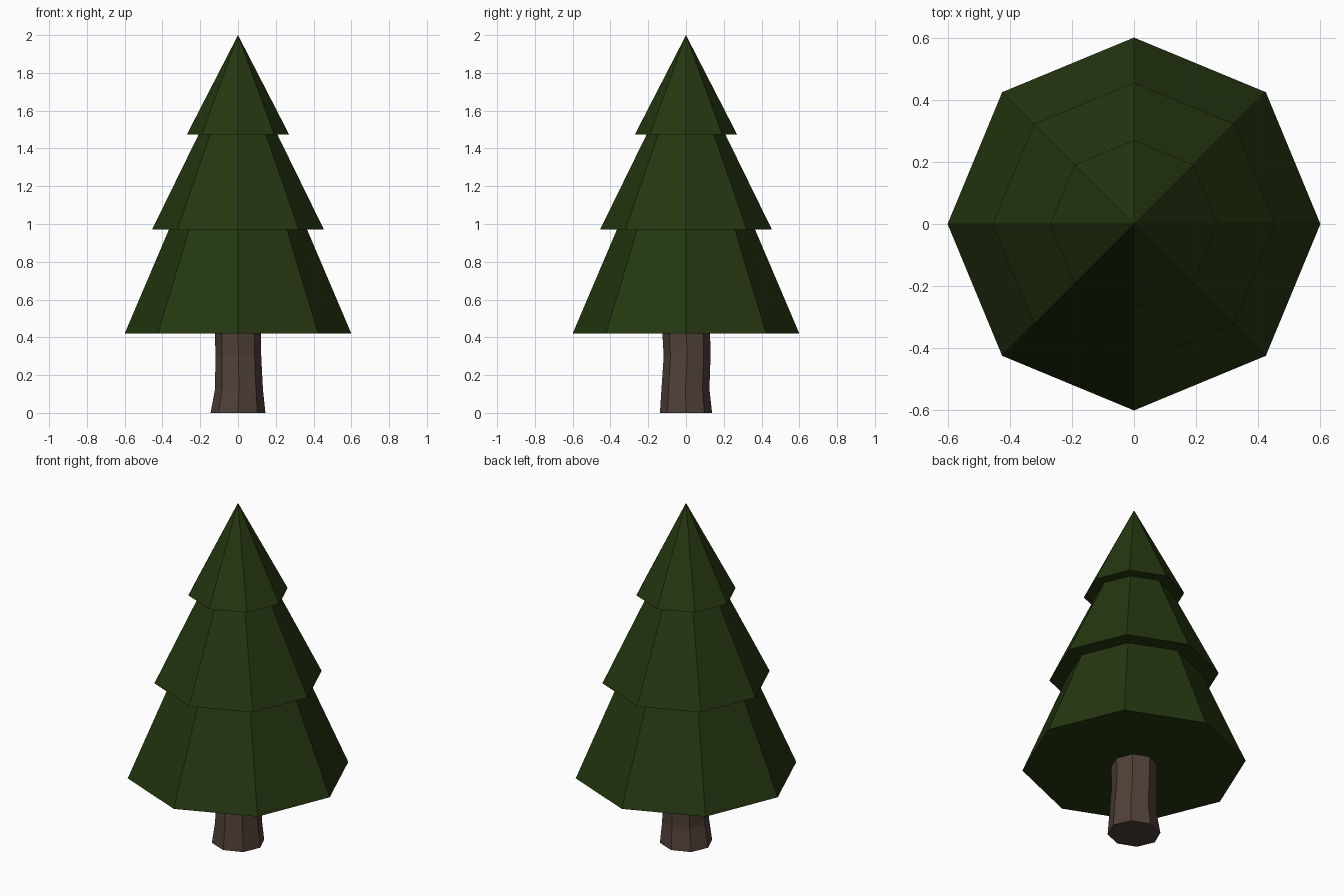
import bpy
import bmesh
from math import cos, sin, pi

cube = bpy.data.objects.get("Cube")
if cube:
    bpy.data.objects.remove(cube)

SIDES = 8


def make_material(name, colour):
    mat = bpy.data.materials.new(name)
    mat.use_nodes = True
    mat.diffuse_color = (*colour, 1)
    bsdf = mat.node_tree.nodes["Principled BSDF"]
    bsdf.inputs["Base Color"].default_value = (*colour, 1)
    bsdf.inputs["Roughness"].default_value = 0.9
    return mat


def make_object(name, bm, mat):
    bmesh.ops.recalc_face_normals(bm, faces=bm.faces)
    mesh = bpy.data.meshes.new(name)
    bm.to_mesh(mesh)
    bm.free()
    mesh.materials.append(mat)
    obj = bpy.data.objects.new(name, mesh)
    bpy.context.collection.objects.link(obj)


def ring(bm, x, y, z, rx, ry):
    angles = [2 * pi * i / SIDES for i in range(SIDES)]
    return [bm.verts.new((x + rx * cos(a), y + ry * sin(a), z)) for a in angles]


def bridge(bm, low, high):
    for i in range(SIDES):
        j = (i + 1) % SIDES
        bm.faces.new((low[i], low[j], high[j], high[i]))


needles = make_material("dark_green_needles", (0.018, 0.038, 0.005))
bark = make_material("brown_bark", (0.082, 0.052, 0.040))

# Foliage tiers: closed octagonal cones (name, base radius, base z, apex z)
for name, radius, base, apex in (
    ("lower_foliage", 0.60, 0.42, 1.83),
    ("middle_foliage", 0.455, 0.97, 1.90),
    ("upper_foliage", 0.27, 1.475, 2.00),
):
    bm = bmesh.new()
    rim = ring(bm, 0, 0, base, radius, radius)
    tip = bm.verts.new((0, 0, apex))
    bm.faces.new(rim)
    for i in range(SIDES):
        bm.faces.new((rim[i], rim[(i + 1) % SIDES], tip))
    make_object(name, bm, needles)

# Trunk: flared, slightly bent octagonal column (x, y, z, x radius, y radius)
bm = bmesh.new()
rings = [ring(bm, *section) for section in (
    (0, 0, 0, 0.145, 0.138),
    (0.005, -0.003, 0.125, 0.127, 0.127),
    (0.002, 0.006, 0.30, 0.121, 0.124),
    (0, 0, 0.45, 0.123, 0.127),
)]
for low, high in zip(rings, rings[1:]):
    bridge(bm, low, high)
bm.faces.new(rings[0])
bm.faces.new(rings[-1])
make_object("trunk", bm, bark)
